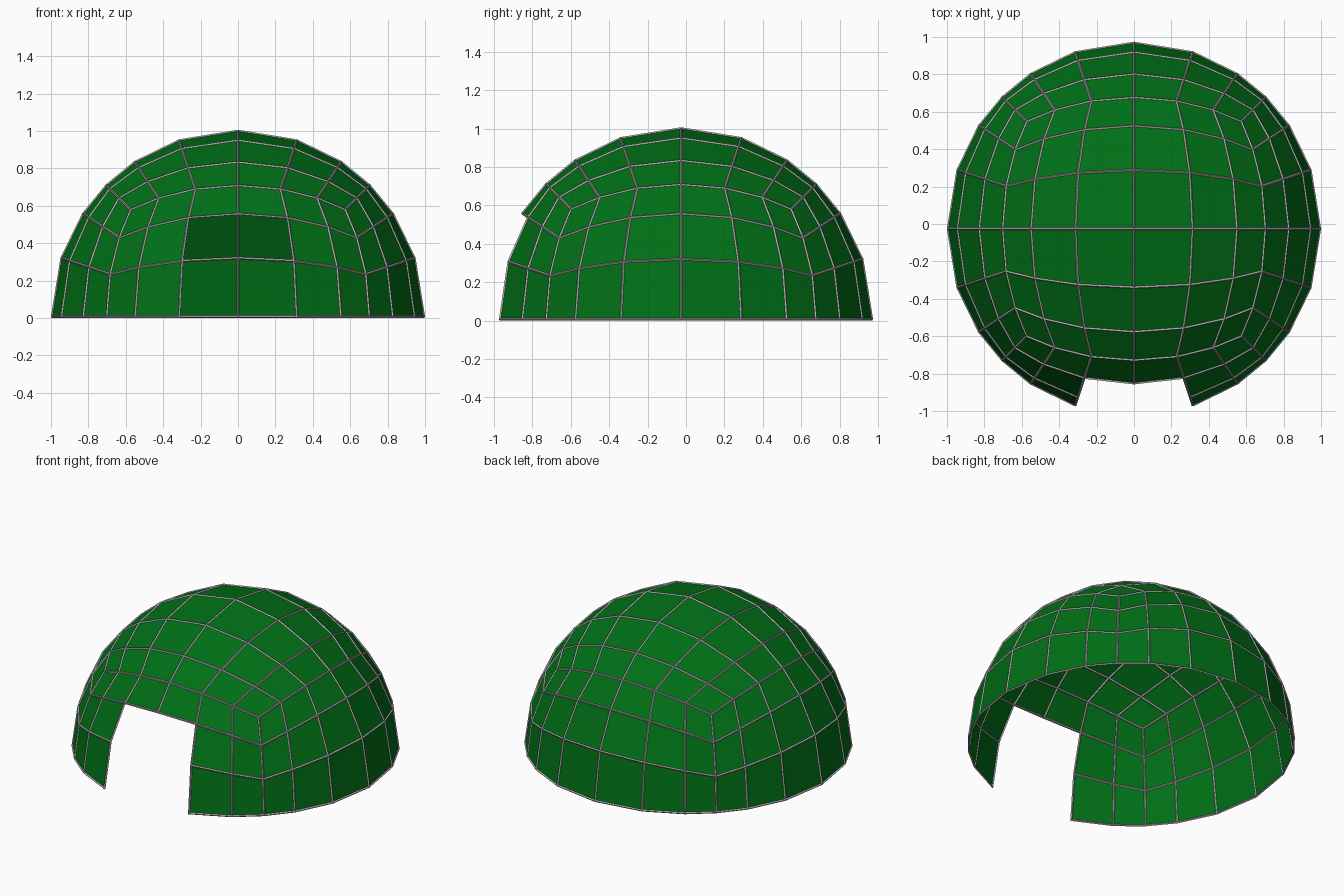
import bpy
import bmesh
from mathutils import Vector

cube = bpy.data.objects.get("Cube")
if cube:
    bpy.data.objects.remove(cube, do_unlink=True)

RADIUS = 0.994
STRUT = 0.013
CENTRE = Vector((0, -0.0255, STRUT / 2))


def make_material(name, colour):
    mat = bpy.data.materials.new(name)
    mat.use_nodes = True
    mat.diffuse_color = colour
    mat.node_tree.nodes["Principled BSDF"].inputs["Base Color"].default_value = colour
    return mat


def add_object(name, mesh, material):
    obj = bpy.data.objects.new(name, mesh)
    bpy.context.collection.objects.link(obj)
    mesh.materials.append(material)
    return obj


def in_doorway(c):
    return c.y < -0.99 and abs(c.x) < 1 / 3 and c.z < 2 / 3


# Dome panels: a gridded cube, cut in half, with a doorway, pushed out to a sphere
bm = bmesh.new()
bmesh.ops.create_cube(bm, size=2)
bmesh.ops.subdivide_edges(bm, edges=bm.edges[:], cuts=5, use_grid_fill=True)
unwanted = []
for face in bm.faces:
    c = face.calc_center_median()
    if c.z < 0 or in_doorway(c):
        unwanted.append(face)
bmesh.ops.delete(bm, geom=unwanted, context="FACES")
for v in bm.verts:
    v.co = v.co.normalized() * RADIUS + CENTRE
bmesh.ops.recalc_face_normals(bm, faces=bm.faces[:])

panel_mesh = bpy.data.meshes.new("dome_panels")
bm.to_mesh(panel_mesh)
bm.free()
strut_mesh = panel_mesh.copy()
strut_mesh.name = "dome_struts"

add_object("dome_panels", panel_mesh, make_material("green fabric", (0.0, 0.159, 0.008, 1)))

# Struts: a thin bar along every panel edge
struts = add_object("dome_struts", strut_mesh, make_material("pale grey metal", (0.52, 0.45, 0.49, 1)))
wire = struts.modifiers.new("bars", "WIREFRAME")
wire.thickness = STRUT
wire.offset = 0
wire.use_boundary = True
wire.use_replace = True
wire.use_even_offset = True
